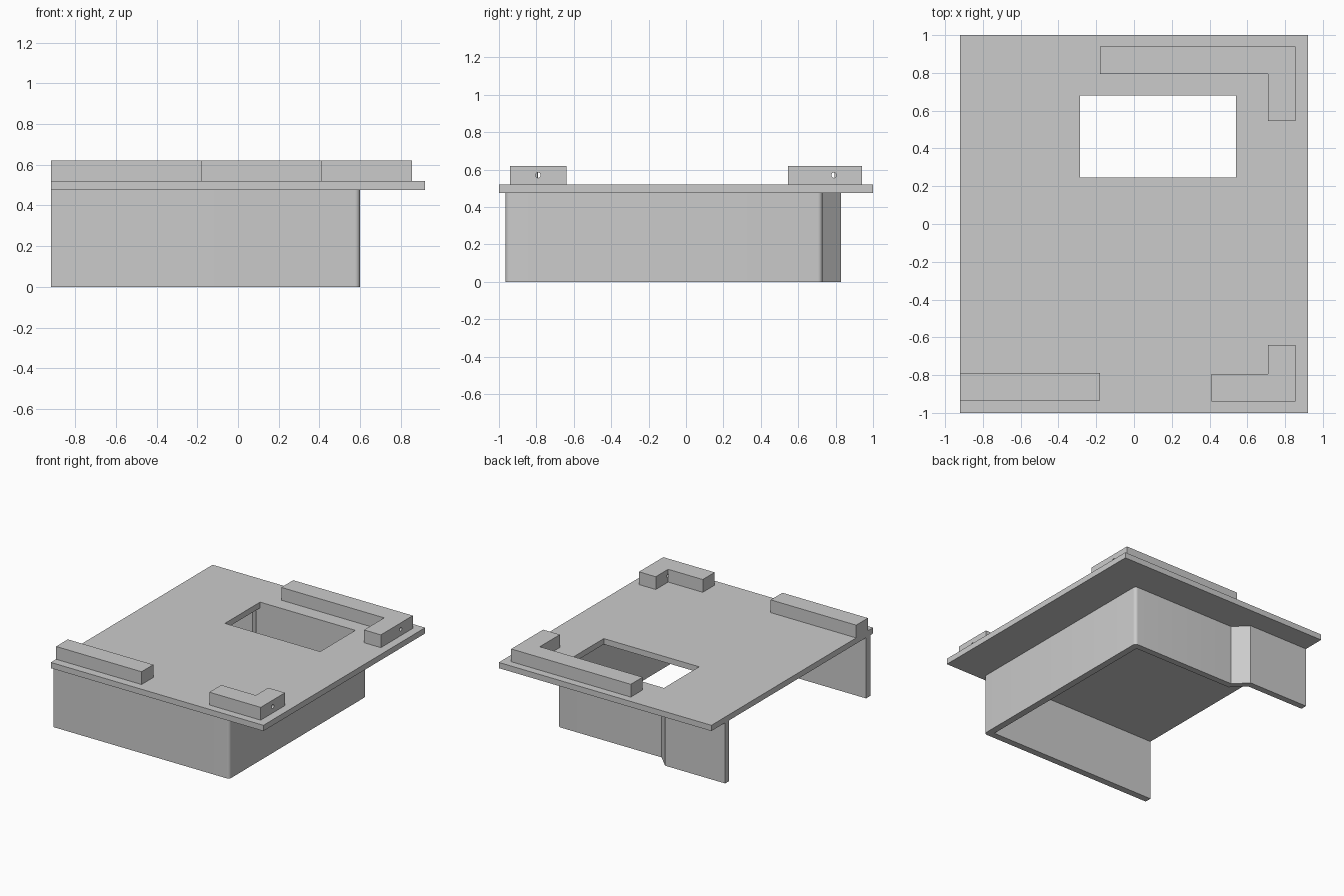
import bpy
import bmesh
import math

cube = bpy.data.objects.get("Cube")
if cube:
    bpy.data.objects.remove(cube, do_unlink=True)

# Single grey material
GREY = (0.6, 0.6, 0.6, 1)
grey = bpy.data.materials.new("grey")
grey.use_nodes = True
grey.diffuse_color = GREY
grey.node_tree.nodes["Principled BSDF"].inputs["Base Color"].default_value = GREY


def prism(name, outline, z0, z1, is_rounded=None, radius=0.025):
    """Extrude an outline upward, rounding the upright edges chosen by a rule."""
    bm = bmesh.new()
    base = bm.faces.new([bm.verts.new((x, y, z0)) for x, y in outline])
    top = bmesh.ops.extrude_face_region(bm, geom=[base])["geom"]
    bmesh.ops.translate(bm, vec=(0, 0, z1 - z0),
                        verts=[v for v in top if isinstance(v, bmesh.types.BMVert)])
    if is_rounded:
        edges = [e for e in bm.edges
                 if abs(e.verts[0].co.z - e.verts[1].co.z) > 0.01
                 and is_rounded(e.verts[0].co)]
        bmesh.ops.bevel(bm, geom=edges, offset=radius, segments=6,
                        profile=0.5, affect='EDGES')
    bmesh.ops.recalc_face_normals(bm, faces=bm.faces)
    mesh = bpy.data.meshes.new(name)
    bm.to_mesh(mesh)
    bm.free()
    mesh.materials.append(grey)
    obj = bpy.data.objects.new(name, mesh)
    bpy.context.collection.objects.link(obj)
    return obj


def rect(x0, x1, y0, y1):
    return [(x0, y0), (x1, y0), (x1, y1), (x0, y1)]


def activate(obj):
    bpy.ops.object.select_all(action='DESELECT')
    obj.select_set(True)
    bpy.context.view_layer.objects.active = obj


def cut(obj, cutter):
    mod = obj.modifiers.new("cut", 'BOOLEAN')
    mod.operation = 'DIFFERENCE'
    mod.solver = 'EXACT'
    mod.object = cutter
    activate(obj)
    bpy.ops.object.modifier_apply(modifier=mod.name)
    bpy.data.objects.remove(cutter, do_unlink=True)


LEFT = -0.92
PLATE_Z, TOP_Z, BLOCK_Z = 0.475, 0.52, 0.62

# Top plate with its rectangular opening
plate = prism("top_plate", rect(LEFT, 0.92, -1, 1), PLATE_Z, TOP_Z)
cut(plate, prism("opening_cutter", rect(-0.285, 0.54, 0.245, 0.68), 0.4, 0.6))

# Skirt wall below the plate, open on one side, with a jog in the back run
outer = [(LEFT, -0.965), (0.6, -0.965), (0.6, 0.73),
         (-0.3, 0.73), (-0.4, 0.83), (LEFT, 0.83)]
inner = [(LEFT, 0.78), (-0.42, 0.78), (-0.32, 0.68),
         (0.547, 0.68), (0.547, -0.912), (LEFT, -0.912)]
prism("skirt_wall", outer + inner, 0, PLATE_Z, lambda co: co.x > 0.59)

# Straight locating block
prism("straight_block", rect(LEFT, -0.18, -0.935, -0.79), TOP_Z, BLOCK_Z)

# L-shaped locating blocks, each with a pin hole through the short leg
for name, side, arm_x, leg_y in (("back_corner_block", 1, -0.18, 0.545),
                                 ("front_corner_block", -1, 0.41, 0.64)):
    shape = [(arm_x, 0.94), (0.855, 0.94), (0.855, leg_y),
             (0.71, leg_y), (0.71, 0.793), (arm_x, 0.793)]
    block = prism(name, [(x, side * y) for x, y in shape], TOP_Z, BLOCK_Z)
    bpy.ops.mesh.primitive_cylinder_add(
        vertices=24, radius=0.014, depth=0.2,
        location=(0.805, side * 0.791, 0.57), rotation=(0, math.pi / 2, 0))
    cut(block, bpy.context.object)

# Smooth only the rounded corners and holes
for obj in bpy.context.scene.objects:
    if obj.type == 'MESH':
        activate(obj)
        bpy.ops.object.shade_smooth_by_angle(angle=math.radians(30))
